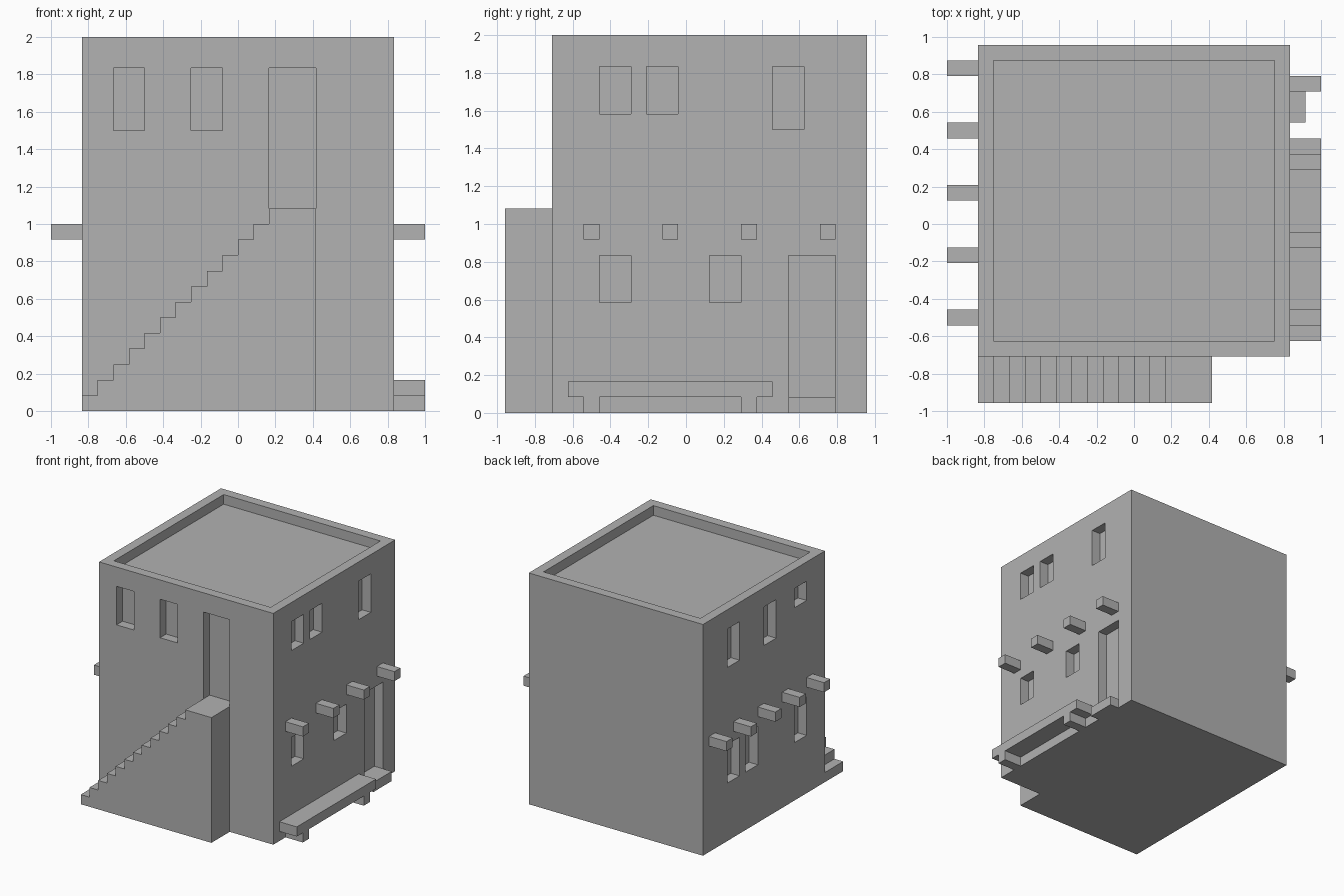
import bpy
import bmesh
from mathutils import Matrix, Vector

cube = bpy.data.objects.get("Cube")
if cube:
    bpy.data.objects.remove(cube, do_unlink=True)

U = 1 / 12            # building module
CENTRE_Y = U / 2      # stairs push the tower back by half a module
SIDE = 10 * U         # half width of the tower
FRONT, BACK = CENTRE_Y - 9 * U, CENTRE_Y + 11 * U

plaster = bpy.data.materials.new("grey plaster")
plaster.use_nodes = True
GREY = (0.445, 0.445, 0.445, 1)
plaster.diffuse_color = GREY
plaster.node_tree.nodes["Principled BSDF"].inputs["Base Color"].default_value = GREY


def add_box(bm, x, y, z):
    """Add a box given (min, max) on every axis."""
    lo, hi = Vector((x[0], y[0], z[0])), Vector((x[1], y[1], z[1]))
    m = Matrix.Translation((lo + hi) / 2) @ Matrix.Diagonal((*(hi - lo), 1))
    bmesh.ops.create_cube(bm, size=1, matrix=m)


def finish(name, bm):
    bmesh.ops.recalc_face_normals(bm, faces=bm.faces)
    mesh = bpy.data.meshes.new(name)
    bm.to_mesh(mesh)
    bm.free()
    mesh.materials.append(plaster)
    obj = bpy.data.objects.new(name, mesh)
    bpy.context.collection.objects.link(obj)
    return obj


def boxes(name, *parts):
    bm = bmesh.new()
    for part in parts:
        add_box(bm, *part)
    return finish(name, bm)


def mod_y(a, b):
    """Span along y, in modules measured from the tower's stair axis."""
    return (CENTRE_Y + a * U, CENTRE_Y + b * U)


def mod(a, b):
    return (a * U, b * U)


# Tower body
tower = boxes("tower", ((-SIDE, SIDE), (FRONT, BACK), (0, 2)))

# Recesses: (start, end, bottom, top) in modules
left_openings = [(5, 7, 18, 22), (-1, 1, 18, 22), (-6, -4, 20, 22),
                 (5, 7, 6, 10), (2, 4, 6, 10), (-6, -4, 6, 10)]
right_openings = [(-6, -4, 19, 22), (-3, -1, 19, 22), (5, 7, 18, 22),
                  (-6, -4, 7, 10), (1, 3, 7, 10), (6, 9, 1, 10)]
front_openings = [(-8, -6, 18, 22), (-3, -1, 18, 22), (2, 5, 13, 22)]

cuts = [((-SIDE + U, SIDE - U), (FRONT + U, BACK - U), (2 - U, 2 + U))]
for a, b, low, top in right_openings:
    cuts.append(((SIDE - U, SIDE + U), mod_y(a, b), mod(low, top)))
for a, b, low, top in left_openings:
    cuts.append(((-SIDE - U, -SIDE + U), mod_y(a, b), mod(low, top)))
for a, b, low, top in front_openings:
    cuts.append((mod(a, b), (FRONT - U, FRONT + U), mod(low, top)))
cutter = boxes("opening_cutter", *cuts)
cutter.hide_render = True

# Sink the roof, windows and doorways into the walls
boolean = tower.modifiers.new("openings", 'BOOLEAN')
boolean.operation = 'DIFFERENCE'
boolean.solver = 'EXACT'
boolean.object = cutter
bpy.context.view_layer.objects.active = tower
bpy.ops.object.modifier_apply(modifier=boolean.name)
bpy.data.objects.remove(cutter, do_unlink=True)

# Outside staircase: stepped profile extruded along y
profile = [(5 * U, 0), (-SIDE, 0)]
for i in range(12):
    x, z = -SIDE + i * U, (i + 1) * U
    profile += [(x, z), (x + U, z)]
profile += [(2 * U, 13 * U), (5 * U, 13 * U)]
bm = bmesh.new()
face = bm.faces.new([bm.verts.new((x, FRONT - 3 * U, z)) for x, z in profile])
side = bmesh.ops.extrude_face_region(bm, geom=[face])["geom"]
bmesh.ops.translate(bm, vec=(0, 3 * U, 0),
                    verts=[v for v in side if isinstance(v, bmesh.types.BMVert)])
finish("staircase", bm)

# Projecting roof beams
for i, a in enumerate((-7, -2, 3, 8)):
    boxes(f"right_beam_{i + 1}", ((SIDE, 1), mod_y(a, a + 1), mod(11, 12)))
for i in range(5):
    a = -7 + 4 * i
    boxes(f"left_beam_{i + 1}", ((-1, -SIDE), mod_y(a, a + 1), mod(11, 12)))

# Bench and door step on the right wall
boxes("bench_seat", ((SIDE, 1), mod_y(-8, 5), mod(1, 2)))
for name, a in (("front", -7), ("rear", 3)):
    boxes(f"bench_{name}_leg", ((SIDE, 1), mod_y(a, a + 1), mod(0, 1)))
boxes("door_step", ((SIDE, SIDE + U), mod_y(6, 9), mod(0, 1)))
